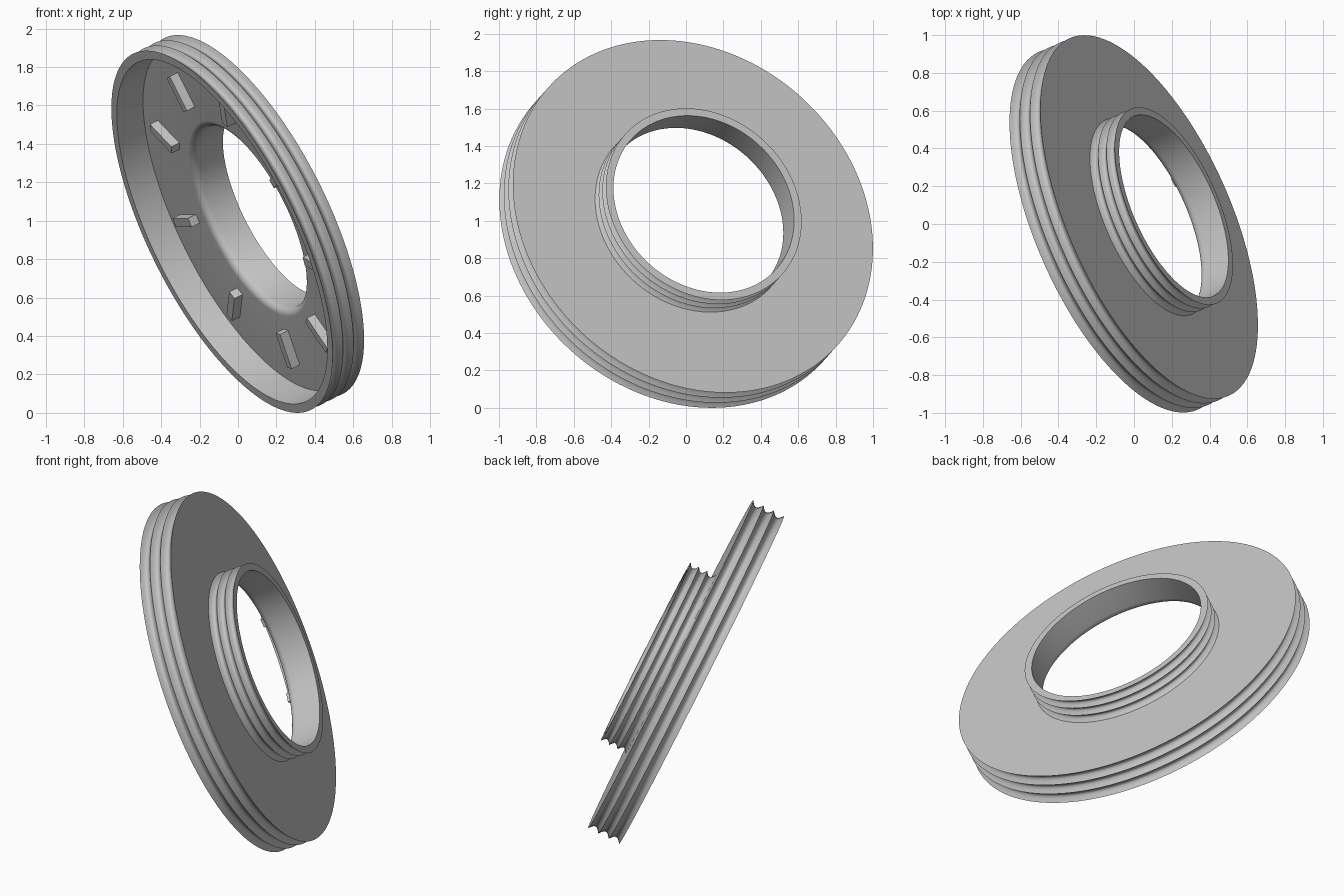
import bpy, bmesh, math
from mathutils import Matrix, Vector

if "Cube" in bpy.data.objects:
    bpy.data.objects.remove(bpy.data.objects["Cube"])

SEG = 144
R_OUT, R_WALL, R_BOSS, R_HOLE = 1.036, 0.985, 0.563, 0.52
DEPTH, BOSS, FLOOR = 0.196, 0.157, -0.032   # cavity side is -z, boss is +z

# Tilted frame of the ring: origin at the centre of the flat plate face
n = Vector((0.831, 0.370, 0.415)).normalized()
u = Vector((-n.y, n.x, 0)).normalized()
v = n.cross(u)
frame = Matrix((u, v, n)).transposed().to_4x4()
frame.translation = Vector((0.08, 0.037, 1.024))

grey = bpy.data.materials.new("grey")
grey.diffuse_color = (0.55, 0.55, 0.55, 1)
grey.use_nodes = True
grey.node_tree.nodes["Principled BSDF"].inputs["Base Color"].default_value = grey.diffuse_color


def finish(name, bm):
    bmesh.ops.recalc_face_normals(bm, faces=bm.faces)
    mesh = bpy.data.meshes.new(name)
    bm.to_mesh(mesh)
    bm.free()
    mesh.materials.append(grey)
    obj = bpy.data.objects.new(name, mesh)
    obj.matrix_world = frame
    bpy.context.collection.objects.link(obj)
    return obj


def grooved(radius, z0, z1, depth, count=3, steps=12):
    """Profile of an edge with rounded grooves between sharp ridges."""
    total = count * steps
    return [(radius - depth * abs(math.sin(math.pi * i / steps)),
             z0 + (z1 - z0) * i / total) for i in range(total + 1)]


# Lathed body: grooved rim, plate, grooved boss, rounded bore entry, cavity
profile = grooved(R_OUT, -DEPTH, 0, 0.028)
profile += grooved(R_BOSS, 0, BOSS, 0.024)
profile.append((R_HOLE, BOSS))
fillet = 0.04
for i in range(9):
    a = math.pi / 2 * i / 8
    profile.append((R_HOLE + fillet * (1 - math.cos(a)),
                    FLOOR + fillet * (1 - math.sin(a))))
profile += [(R_WALL, FLOOR), (R_WALL, -DEPTH)]

bm = bmesh.new()
rings = []
for s in range(SEG):
    a = 2 * math.pi * s / SEG
    rings.append([bm.verts.new((r * math.cos(a), r * math.sin(a), z)) for r, z in profile])
for s in range(SEG):
    p, q = rings[s], rings[(s + 1) % SEG]
    for i in range(len(profile)):
        j = (i + 1) % len(profile)
        bm.faces.new((p[i], q[i], q[j], p[j]))
body = finish("grooved_ring", bm)
bpy.context.view_layer.objects.active = body
body.select_set(True)
bpy.ops.object.shade_smooth_by_angle(angle=math.radians(35))

# Nine radial ribs on the cavity floor
bm = bmesh.new()
for k in range(9):
    m = (Matrix.Rotation(math.radians(40 * k), 4, 'Z')
         @ Matrix.Translation((0.745, 0, FLOOR - 0.022))
         @ Matrix.Diagonal((0.2, 0.05, 0.056, 1)))
    bmesh.ops.create_cube(bm, size=1, matrix=m)
finish("radial_ribs", bm)
